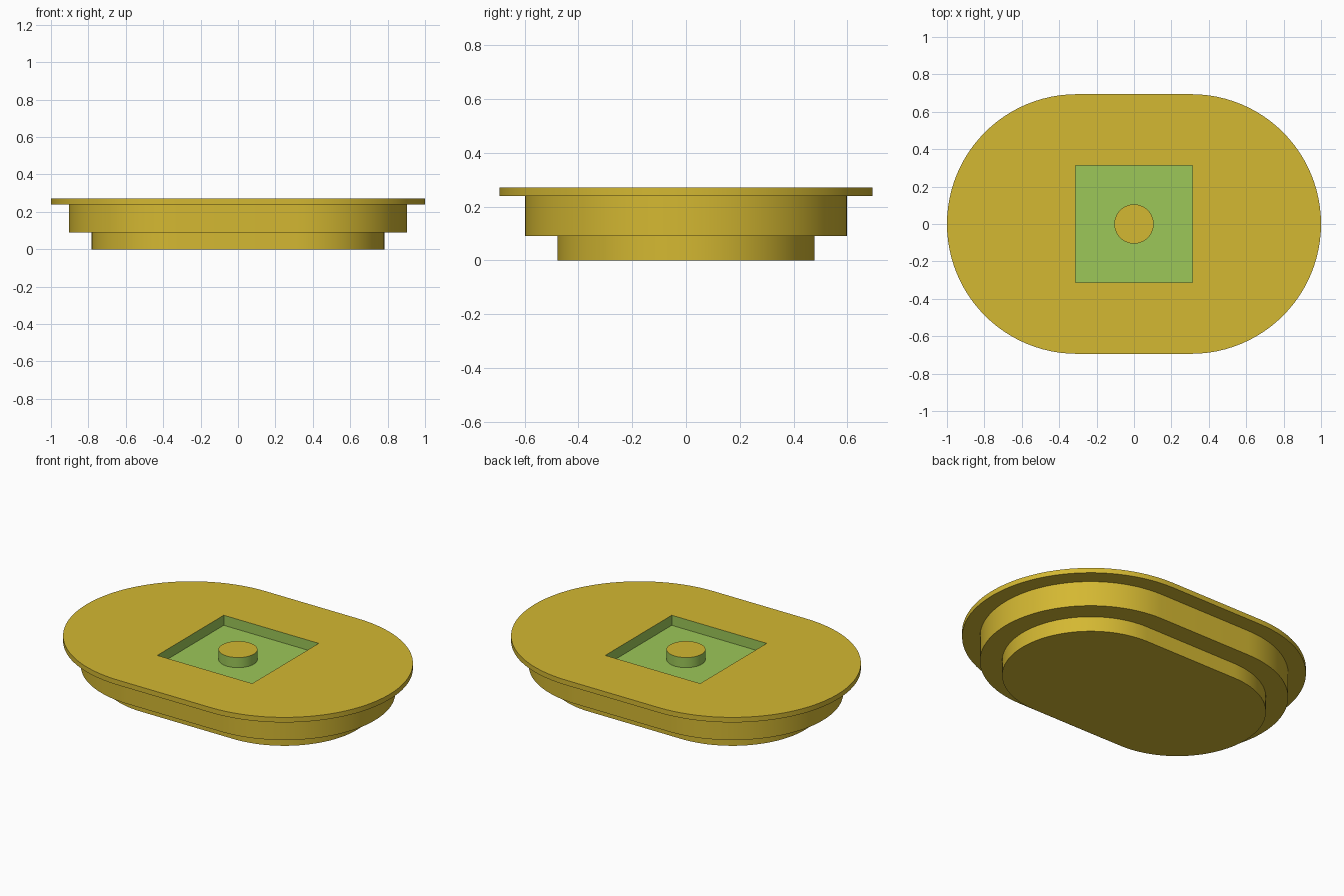
import bpy, bmesh, math

if "Cube" in bpy.data.objects:
    bpy.data.objects.remove(bpy.data.objects["Cube"])


def material(name, srgb):
    m = bpy.data.materials.new(name)
    m.diffuse_color = [(c / 255 / 12.92 if c < 11 else ((c / 255 + 0.055) / 1.055) ** 2.4) for c in srgb] + [1]
    m.use_nodes = True
    m.node_tree.nodes["Principled BSDF"].inputs["Base Color"].default_value = m.diffuse_color
    return m


gold = material("gold", (212, 184, 50))
green = material("green", (156, 199, 88))


def stadium(radius, half, z, n=48):
    """Outline of two half circles joined by straight sides."""
    pts = []
    for side in (1, -1):
        for i in range(n + 1):
            a = -math.pi / 2 + math.pi * i / n
            pts.append((side * (half + radius * math.cos(a)), side * radius * math.sin(a), z))
    return pts


def square(s, z):
    return [(s, -s, z), (s, s, z), (-s, s, z), (-s, -s, z)]


def circle(radius, z, n=64):
    return [(radius * math.cos(math.tau * i / n), radius * math.sin(math.tau * i / n), z) for i in range(n)]


def add_loop(bm, pts):
    return [bm.verts.new(p) for p in pts]


def bridge(bm, a, b, mat=0):
    for i in range(len(a)):
        j = (i + 1) % len(a)
        bm.faces.new((a[i], a[j], b[j], b[i])).material_index = mat


def finish(bm, name):
    bmesh.ops.recalc_face_normals(bm, faces=bm.faces)
    mesh = bpy.data.meshes.new(name)
    bm.to_mesh(mesh)
    bm.free()
    mesh.materials.append(gold)
    mesh.materials.append(green)
    obj = bpy.data.objects.new(name, mesh)
    bpy.context.collection.objects.link(obj)
    bpy.ops.object.select_all(action='DESELECT')
    obj.select_set(True)
    bpy.context.view_layer.objects.active = obj
    bpy.ops.object.shade_smooth_by_angle(angle=math.radians(30))


TOP, FLOOR = 0.27, 0.21
HALF, POCKET = 0.306, 0.313

# Stepped body: three stadium tiers widening upwards
bm = bmesh.new()
steps = [(0.478, 0), (0.478, 0.09), (0.598, 0.09), (0.598, 0.24), (0.694, 0.24), (0.694, TOP)]
loops = [add_loop(bm, stadium(r, HALF, z)) for r, z in steps]
bm.faces.new(loops[0])
for low, high in zip(loops, loops[1:]):
    bridge(bm, low, high)

# Square pocket sunk into the top, with green walls and floor
rim = add_loop(bm, square(POCKET, TOP))
base = add_loop(bm, square(POCKET, FLOOR))
bridge(bm, rim, base, 1)
bm.faces.new(base).material_index = 1

# Flat top surface between the outer edge and the pocket
edges = []
for lp in (loops[-1], rim):
    edges += [bm.edges.get((lp[i - 1], lp[i])) for i in range(len(lp))]
bmesh.ops.triangle_fill(bm, use_beauty=True, edges=edges, normal=(0, 0, 1))
finish(bm, "stepped_body")

# Round post in the pocket: green sides, gold top level with the body
bm = bmesh.new()
low = add_loop(bm, circle(0.105, FLOOR))
high = add_loop(bm, circle(0.105, TOP))
bridge(bm, low, high, 1)
bm.faces.new(high)
bm.faces.new(low).material_index = 1
finish(bm, "center_post")
